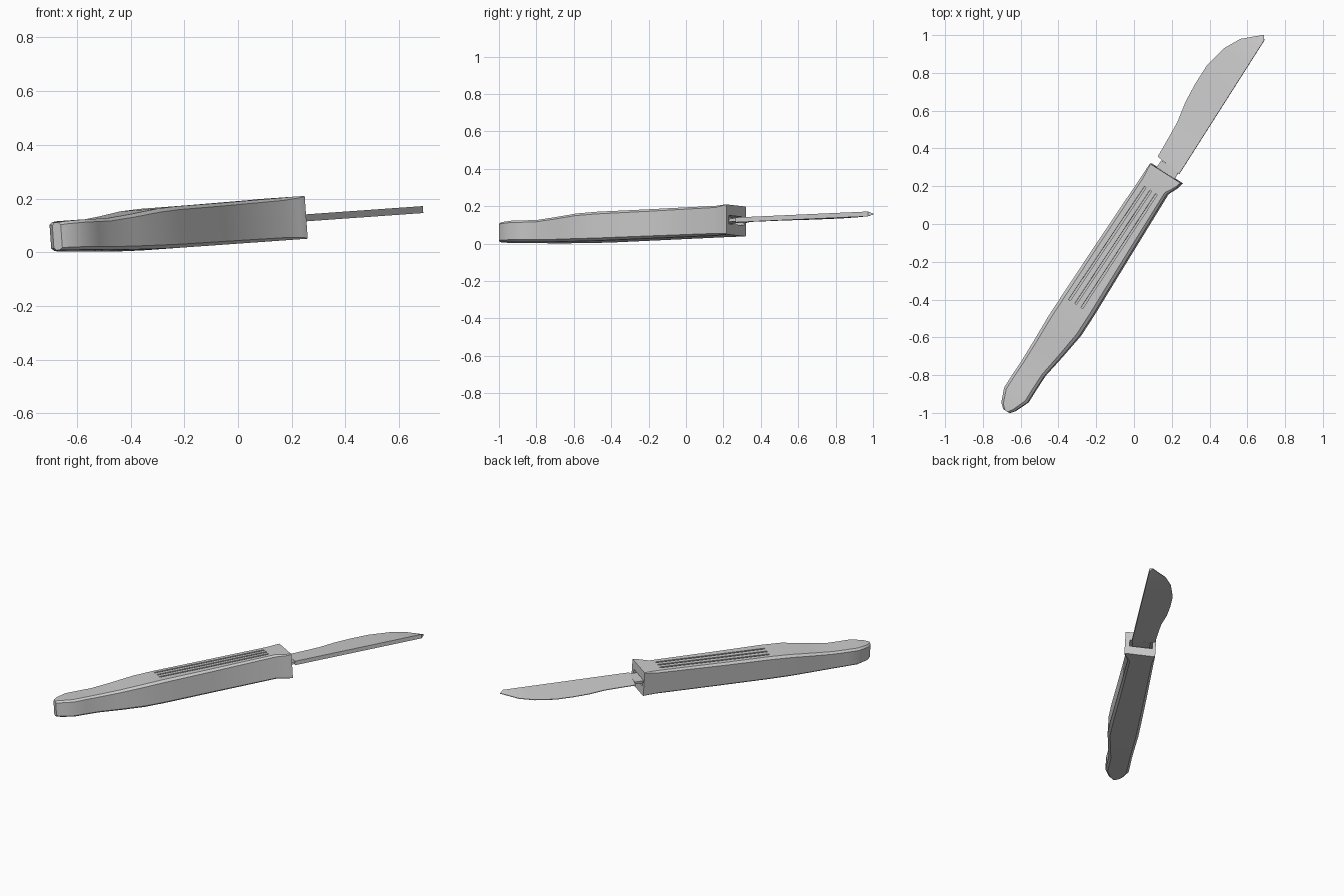
import bpy, bmesh, math
from mathutils import Vector

if "Cube" in bpy.data.objects:
    bpy.data.objects.remove(bpy.data.objects["Cube"])

# Knife frame: u along the knife, v towards the cutting side, n up from the flat of the handle
U = Vector((0.537, 0.844, 0.038))
V = Vector((-0.844, 0.537, -0.06))
N = U.cross(V).normalized()
MID = 0.11


def place(u, v, n):
    return U * u + V * v + N * (n - MID) + Vector((0, 0, MID))


def loft(name, sections):
    """Skin a list of equal-length rings and cap both ends."""
    bm = bmesh.new()
    rings = [[bm.verts.new(place(*p)) for p in s] for s in sections]
    for a, b in zip(rings, rings[1:]):
        for i in range(len(a)):
            j = (i + 1) % len(a)
            bm.faces.new((a[i], a[j], b[j], b[i]))
    bm.faces.new(rings[0])
    bm.faces.new(rings[-1])
    bmesh.ops.recalc_face_normals(bm, faces=bm.faces)
    mesh = bpy.data.meshes.new(name)
    bm.to_mesh(mesh)
    bm.free()
    ob = bpy.data.objects.new(name, mesh)
    bpy.context.collection.objects.link(ob)
    return ob


def bar(name, a, b, width, n0, n1):
    """Straight bar between two (u, v) points."""
    ring = lambda u, v: [(u, v - width / 2, n0), (u, v + width / 2, n0),
                         (u, v + width / 2, n1), (u, v - width / 2, n1)]
    return loft(name, [ring(*a), ring(*b)])


def activate(ob):
    bpy.ops.object.select_all(action='DESELECT')
    ob.select_set(True)
    bpy.context.view_layer.objects.active = ob


def carve(ob, cutter):
    cutter.hide_render = True
    activate(ob)
    mod = ob.modifiers.new("cut", 'BOOLEAN')
    mod.operation, mod.solver, mod.object = 'DIFFERENCE', 'EXACT', cutter
    bpy.ops.object.modifier_apply(modifier=mod.name)
    bpy.data.objects.remove(cutter)


def handle_ring(u, r, l, b, t, c):
    w = min(c * 1.3, (l - r) * 0.3)
    return [(u, r + w, b), (u, l - w, b), (u, l, b + c), (u, l, t - c),
            (u, l - w, t), (u, r + w, t), (u, r, t - c), (u, r, b + c)]


# Handle: u, right side, left side, bottom, top, chamfer
stations = [
    (-1.197, 0.018, 0.055, 0.055, 0.158, 0.009),
    (-1.172, -0.002, 0.083, 0.053, 0.161, 0.010),
    (-1.097, -0.034, 0.113, 0.050, 0.163, 0.011),
    (-1.02, -0.033, 0.113, 0.047, 0.162, 0.011),
    (-0.93, -0.034, 0.111, 0.043, 0.161, 0.011),
    (-0.80, -0.056, 0.113, 0.038, 0.170, 0.012),
    (-0.65, -0.078, 0.117, 0.034, 0.183, 0.013),
    (-0.52, -0.079, 0.115, 0.032, 0.187, 0.013),
    (-0.20, -0.073, 0.109, 0.032, 0.188, 0.012),
    (0.229, -0.066, 0.098, 0.032, 0.191, 0.010),
    (0.285, -0.092, 0.097, 0.032, 0.192, 0.006),
    (0.318, -0.099, 0.096, 0.032, 0.192, 0.003),
]
handle = loft("handle", [handle_ring(*s) for s in stations])

# Three grip grooves and the blade slot
for v0, v1 in ((0.068, 0.050), (0.029, 0.015), (-0.010, -0.020)):
    carve(handle, bar("groove_cutter", (-0.52, v0), (0.20, v1), 0.011, 0.174, 0.25))
carve(handle, bar("slot_cutter", (0.25, 0.003), (0.40, 0.003), 0.145, 0.090, 0.135))
activate(handle)
bpy.ops.object.shade_smooth_by_angle(angle=math.radians(28))

# Blade: wedge section from thick straight spine to thin curved edge
def blade_ring(u, spine, edge, ue=None, s=0.013, e=0.002):
    ue = u if ue is None else ue
    return [(u, spine, MID - s), (ue, edge, MID - e), (ue, edge, MID + e), (u, spine, MID + s)]


outline = [(0.353, 0.086, 0.368), (0.47, 0.090, 0.47), (0.579, 0.096, 0.579),
           (0.691, 0.117, 0.691), (0.80, 0.125, 0.80), (0.912, 0.125, 0.912),
           (1.043, 0.096, 1.043), (1.129, 0.051, 1.129), (1.190, -0.042, 1.213)]
blade = loft("blade", [blade_ring(u, -0.060, e, ue) for u, e, ue in outline])
activate(blade)
bpy.ops.object.shade_smooth_by_angle(angle=math.radians(28))

# Tang joining the blade to the handle
bar("tang", (0.24, 0.003), (0.362, 0.003), 0.112, MID - 0.008, MID + 0.008)
